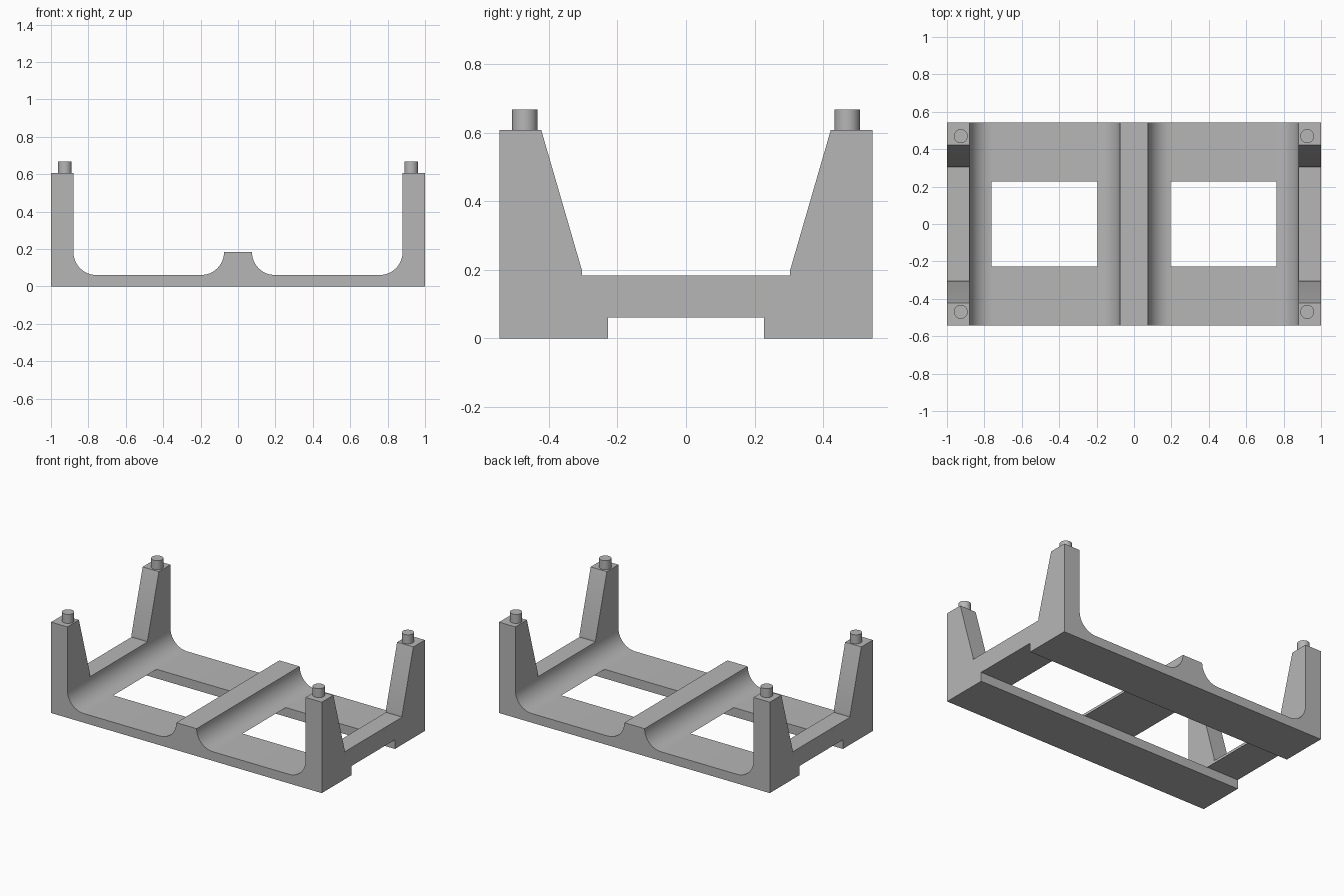
import bpy, bmesh, math
from mathutils import Vector

if "Cube" in bpy.data.objects:
    bpy.data.objects.remove(bpy.data.objects["Cube"])

grey = bpy.data.materials.new("plain grey")
grey.use_nodes = True
grey.diffuse_color = (0.47, 0.47, 0.47, 1)
grey.node_tree.nodes["Principled BSDF"].inputs["Base Color"].default_value = grey.diffuse_color

HALF_DEPTH = 0.544
POST_TOP, POST_IN = 0.607, 0.88
RIDGE_TOP, RIDGE_HALF = 0.183, 0.075
FLOOR, RADIUS = 0.061, 0.122


def prism(name, points, along, half):
    """Extrude a profile of (u, z) points symmetrically along x or y."""
    bm = bmesh.new()
    place = (lambda u, z: (u, -half, z)) if along == "y" else (lambda u, z: (-half, u, z))
    face = bm.faces.new([bm.verts.new(place(u, z)) for u, z in points])
    step = Vector((0, 2 * half, 0)) if along == "y" else Vector((2 * half, 0, 0))
    ext = bmesh.ops.extrude_face_region(bm, geom=[face])["geom"]
    bmesh.ops.translate(bm, vec=step, verts=[e for e in ext if isinstance(e, bmesh.types.BMVert)])
    bmesh.ops.recalc_face_normals(bm, faces=bm.faces[:])
    mesh = bpy.data.meshes.new(name)
    bm.to_mesh(mesh)
    bm.free()
    obj = bpy.data.objects.new(name, mesh)
    bpy.context.collection.objects.link(obj)
    mesh.materials.append(grey)
    return obj


def make_active(obj):
    bpy.ops.object.select_all(action="DESELECT")
    obj.select_set(True)
    bpy.context.view_layer.objects.active = obj


def cut(target, cutter):
    cutter.hide_render = True
    mod = target.modifiers.new("cut", "BOOLEAN")
    mod.operation, mod.solver, mod.object = "DIFFERENCE", "EXACT", cutter
    make_active(target)
    bpy.ops.object.modifier_apply(modifier=mod.name)
    bpy.data.objects.remove(cutter)


def fillet(cx, start, end, steps=12):
    """Arc of the cradle corner, angles in degrees."""
    angles = [math.radians(start + (end - start) * i / steps) for i in range(steps + 1)]
    return [(cx + RADIUS * math.cos(a), FLOOR + RADIUS + RADIUS * math.sin(a)) for a in angles]


# Cradle profile: ridge, rounded trough, end wall; mirrored to the other side
right_half = [(RIDGE_HALF, RIDGE_TOP)]
right_half += fillet(RIDGE_HALF + RADIUS, 180, 270)[1:]
right_half += fillet(POST_IN - RADIUS, 270, 360)
right_half += [(POST_IN, POST_TOP), (1, POST_TOP), (1, 0)]
left_half = [(-x, z) for x, z in reversed(right_half)]
frame = prism("cradle_frame", right_half + left_half, "y", HALF_DEPTH)

# Gap between the tapered corner posts
saddle = [(0.304, RIDGE_TOP + 0.0004), (0.304, 0.2), (0.449, 0.7)]
saddle += [(-y, z) for y, z in reversed(saddle)]
cut(frame, prism("post_gap_cutter", saddle, "x", 1.2))

# Channel underneath, which opens the two floor windows
w, top = 0.228, FLOOR + 0.0002
cut(frame, prism("channel_cutter", [(-w, -0.1), (w, -0.1), (w, top), (-w, top)], "x", 1.2))

make_active(frame)
bpy.ops.object.shade_smooth_by_angle(angle=math.radians(30))

# Locating pegs on the posts
for side, sx in (("left", 1), ("right", -1)):
    for end, sy in (("front", -1), ("back", 1)):
        bpy.ops.mesh.primitive_cylinder_add(vertices=32, radius=0.037, depth=0.07,
                                            location=(sx * 0.926, sy * 0.47, 0.632))
        peg = bpy.context.object
        peg.name = f"{end}_{side}_peg"
        peg.data.materials.append(grey)
        bpy.ops.object.shade_smooth_by_angle(angle=math.radians(30))
